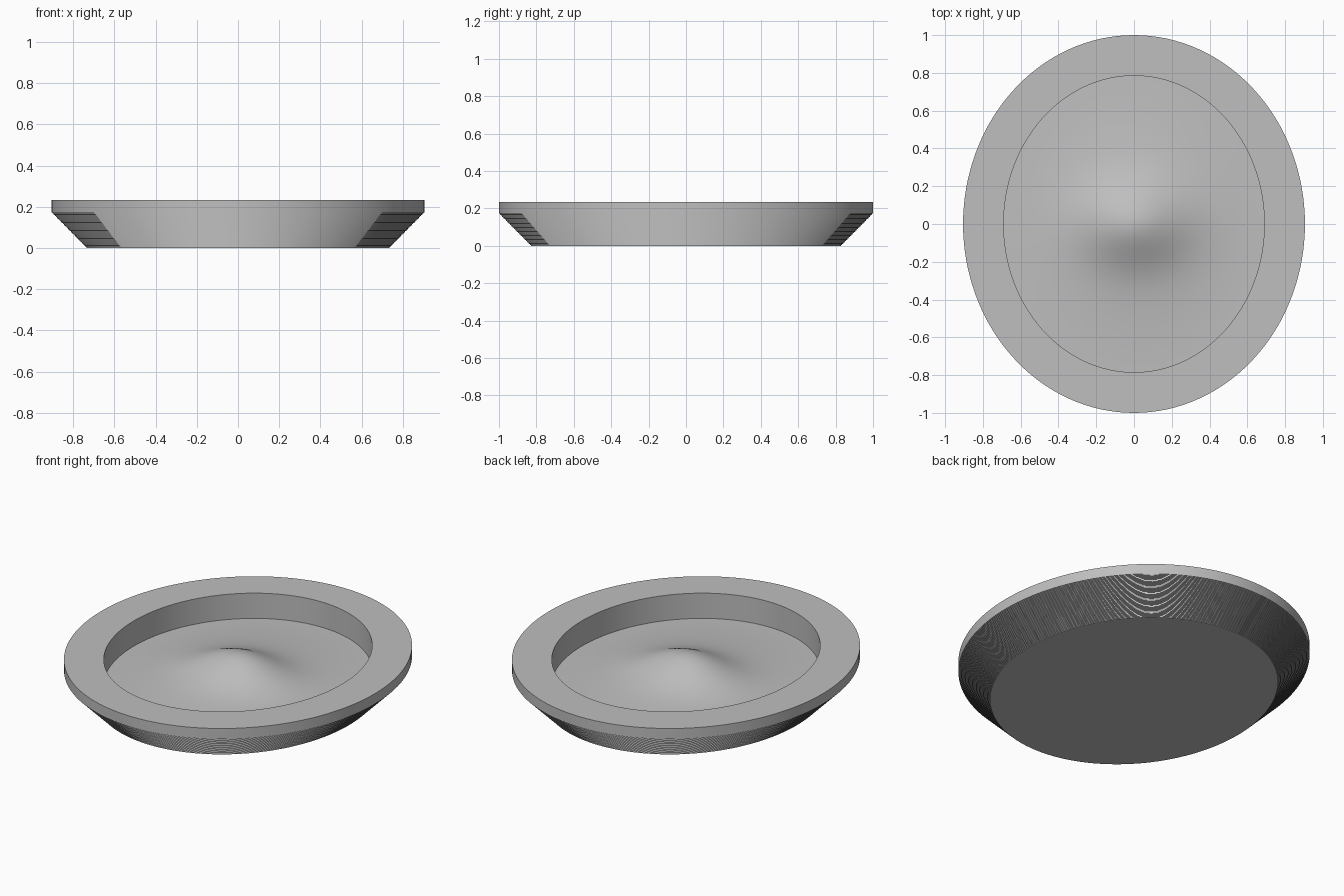
import bpy, bmesh, math

cube = bpy.data.objects.get("Cube")
if cube:
    bpy.data.objects.remove(cube)

RX, RY = 0.905, 1.0      # outer rim radii
TOP, LIP, FLOOR = 0.233, 0.172, 0.083
TAPER, RIM = 0.17, 0.215  # inward offsets of the foot and of the opening
STEPS, SEG = 40, 128

grey = bpy.data.materials.new("stone_grey")
grey.use_nodes = True
grey.diffuse_color = (0.52, 0.52, 0.52, 1)
grey.node_tree.nodes["Principled BSDF"].inputs["Base Color"].default_value = grey.diffuse_color


def oval(bm, rx, ry, height):
    """Ring of vertices; height is a function of x, y."""
    ring = []
    for i in range(SEG):
        a = 2 * math.pi * i / SEG
        x, y = rx * math.cos(a), ry * math.sin(a)
        ring.append(bm.verts.new((x, y, height(x, y))))
    return ring


def bridge(bm, lower, upper):
    for i in range(SEG):
        j = (i + 1) % SEG
        bm.faces.new((lower[i], lower[j], upper[j], upper[i]))


def finish(bm, name):
    mesh = bpy.data.meshes.new(name)
    bm.to_mesh(mesh)
    bm.free()
    mesh.materials.append(grey)
    obj = bpy.data.objects.new(name, mesh)
    bpy.context.collection.objects.link(obj)
    bpy.ops.object.select_all(action="DESELECT")
    obj.select_set(True)
    bpy.context.view_layer.objects.active = obj
    bpy.ops.object.shade_smooth_by_angle(angle=math.radians(30))
    return obj


# Dish body: terraced underside, upright lip, flat rim and inner wall
profile = []
for k in range(STEPS):
    d = TAPER * (1 - k / STEPS)
    profile += [(d, LIP * k / STEPS), (d, LIP * (k + 1) / STEPS)]
profile += [(0, LIP), (0, TOP), (RIM, TOP), (RIM, FLOOR)]

bm = bmesh.new()
rings = [oval(bm, RX - d, RY - d, lambda x, y, z=z: z) for d, z in profile]
for lower, upper in zip(rings, rings[1:]):
    bridge(bm, lower, upper)
bm.faces.new(rings[0][::-1])
finish(bm, "dish_body")


# Dish floor: a soft mound that fades out at the wall
def mound(x, y):
    edge = (x / (RX - RIM)) ** 2 + (y / (RY - RIM)) ** 2
    peak = 0.1 * math.exp(-(x / 0.27) ** 2 - (y / 0.21) ** 2)
    skirt = 0.045 * math.exp(-(x / 0.45) ** 2 - (y / 0.5) ** 2)
    return FLOOR + (peak + skirt) * max(0, 1 - edge ** 2)


bm = bmesh.new()
COUNT = 32
rings = [oval(bm, (RX - RIM) * k / COUNT, (RY - RIM) * k / COUNT, mound)
         for k in range(COUNT, 0, -1)]
for outer, inner in zip(rings, rings[1:]):
    bridge(bm, outer, inner)
centre = bm.verts.new((0, 0, mound(0, 0)))
for i in range(SEG):
    bm.faces.new((rings[-1][i], rings[-1][(i + 1) % SEG], centre))
finish(bm, "dish_floor")
